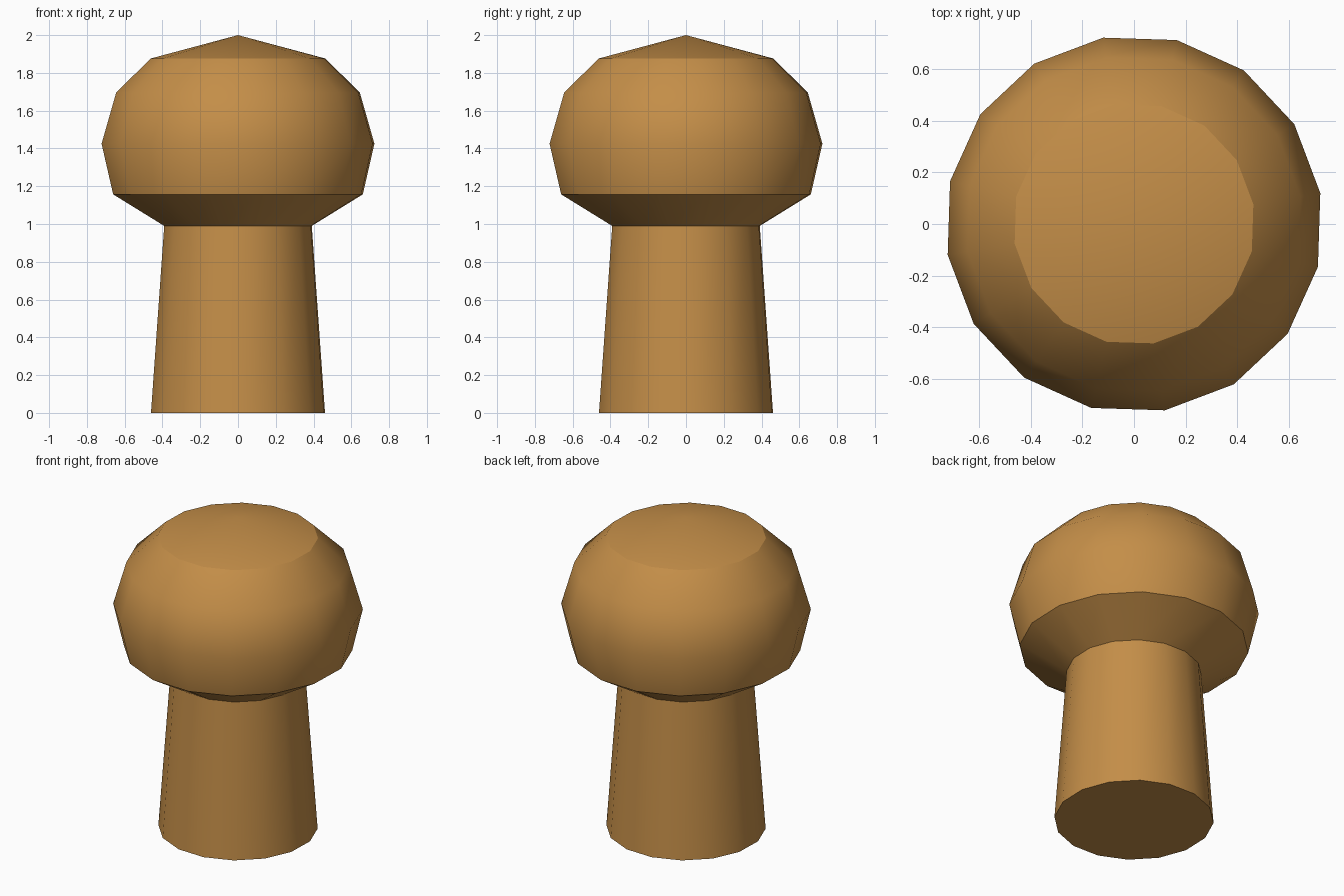
import bpy, bmesh
from math import cos, sin, radians, pi

if "Cube" in bpy.data.objects:
    bpy.data.objects.remove(bpy.data.objects["Cube"])

SIDES, PHASE = 16, radians(9.4)

wood = bpy.data.materials.new("wood")
wood.diffuse_color = (0.55, 0.27, 0.065, 1)
wood.use_nodes = True
wood.node_tree.nodes["Principled BSDF"].inputs["Base Color"].default_value = wood.diffuse_color


def lathe(name, profile, sharp_z=()):
    """Revolve (radius, z) points; a zero radius closes to a tip or flat centre."""
    bm = bmesh.new()
    rings = []
    for r, z in profile:
        if r == 0:
            rings.append([bm.verts.new((0, 0, z))] * SIDES)
        else:
            rings.append([bm.verts.new((r * cos(PHASE + 2 * pi * i / SIDES),
                                        r * sin(PHASE + 2 * pi * i / SIDES), z))
                          for i in range(SIDES)])
    for a, b in zip(rings, rings[1:]):
        for i in range(SIDES):
            j = (i + 1) % SIDES
            bm.faces.new(dict.fromkeys((a[i], a[j], b[j], b[i])))
    bmesh.ops.recalc_face_normals(bm, faces=bm.faces)
    for f in bm.faces:
        f.smooth = True
    for e in bm.edges:
        z0, z1 = (v.co.z for v in e.verts)
        if abs(z0 - z1) < 1e-5 and any(abs(z0 - s) < 1e-4 for s in sharp_z):
            e.smooth = False
    me = bpy.data.meshes.new(name)
    bm.to_mesh(me)
    bm.free()
    me.materials.append(wood)
    ob = bpy.data.objects.new(name, me)
    bpy.context.collection.objects.link(ob)
    return ob


# Tapered stem with a flat base
lathe("stem", [(0, 0), (0.467, 0), (0.396, 0.99)], sharp_z=(0,))

# Rounded head: flared underside, bulging sides, shallow conical top
lathe("head", [(0.396, 0.99), (0.67, 1.157), (0.732, 1.425),
               (0.654, 1.695), (0.469, 1.876), (0, 2.0)],
      sharp_z=(1.157, 1.876))
